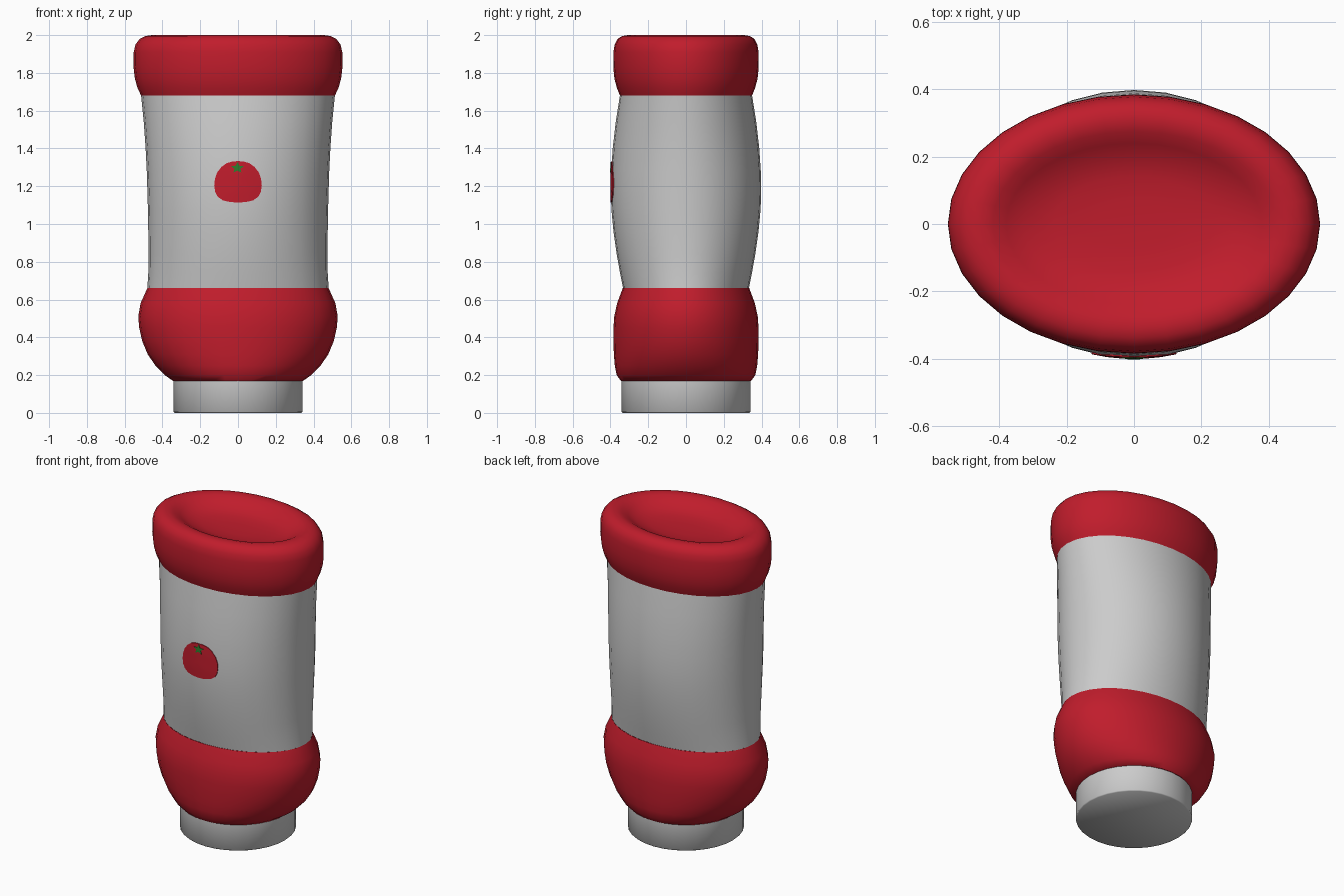
import bpy, bmesh, math

if "Cube" in bpy.data.objects:
    bpy.data.objects.remove(bpy.data.objects["Cube"])

SIDES = 32


def material(name, rgb):
    m = bpy.data.materials.new(name)
    m.diffuse_color = (*rgb, 1)
    m.use_nodes = True
    m.node_tree.nodes["Principled BSDF"].inputs["Base Color"].default_value = m.diffuse_color
    return m


def finish(name, bm, mat=None):
    bmesh.ops.recalc_face_normals(bm, faces=bm.faces)
    me = bpy.data.meshes.new(name)
    bm.to_mesh(me)
    bm.free()
    ob = bpy.data.objects.new(name, me)
    bpy.context.collection.objects.link(ob)
    if mat:
        me.materials.append(mat)
    bpy.ops.object.select_all(action='DESELECT')
    ob.select_set(True)
    bpy.context.view_layer.objects.active = ob
    bpy.ops.object.shade_smooth_by_angle(angle=math.radians(50))
    return ob


def oval_loft(name, profile, mat=None, cap_bottom=False, centre_z=None):
    """Loft through ellipses given as (z, half width x, half depth y)."""
    bm = bmesh.new()
    rings = []
    for z, rx, ry in profile:
        rings.append([bm.verts.new((rx * math.cos(a), ry * math.sin(a), z))
                      for a in (2 * math.pi * i / SIDES for i in range(SIDES))])
    for lo, hi in zip(rings, rings[1:]):
        for i in range(SIDES):
            j = (i + 1) % SIDES
            bm.faces.new((lo[i], lo[j], hi[j], hi[i]))
    if cap_bottom:
        bm.faces.new(rings[0])
    if centre_z is not None:
        c = bm.verts.new((0, 0, centre_z))
        for i in range(SIDES):
            bm.faces.new((rings[-1][i], rings[-1][(i + 1) % SIDES], c))
    return finish(name, bm, mat)


red = material("red", (0.53, 0.012, 0.025))
green = material("green", (0.025, 0.2, 0.025))

# Round screw cap the bottle stands on
oval_loft("cap", [(0, .335, .335), (.006, .341, .341), (.18, .341, .341)],
          cap_bottom=True)

# Bulging red shoulder
oval_loft("shoulder", [(.17, .345, .345), (.20, .388, .367), (.25, .437, .377),
                       (.31, .478, .382), (.38, .507, .384), (.45, .523, .384),
                       (.51, .528, .380), (.58, .516, .365), (.66, .48, .335)],
          red, cap_bottom=True)

# Grey body, waisted at the sides and bellied front and back
BODY = [(.66, .48, .333), (.74, .475, .349), (.84, .474, .367), (.96, .475, .384),
        (1.08, .477, .395), (1.18, .48, .398), (1.28, .483, .396),
        (1.40, .489, .388), (1.54, .499, .372), (1.68, .513, .35)]
oval_loft("body", BODY)

# Red base band with a dished end
oval_loft("top_band", [(1.68, .513, .35), (1.72, .532, .366), (1.77, .546, .379),
                       (1.83, .553, .385), (1.91, .552, .384), (1.95, .543, .378),
                       (1.98, .52, .362), (1.995, .49, .338), (2.0, .455, .308),
                       (1.992, .42, .275), (1.97, .38, .24), (1.945, .33, .20),
                       (1.93, .24, .14), (1.925, .12, .07)],
          red, centre_z=1.924)


def front_y(x, z):
    """Front surface of the body at x, z."""
    for (z0, a0, b0), (z1, a1, b1) in zip(BODY, BODY[1:]):
        if z0 <= z <= z1:
            t = (z - z0) / (z1 - z0)
            a, b = a0 + t * (a1 - a0), b0 + t * (b1 - b0)
            return -b * math.sqrt(1 - (x / a) ** 2)


def decal(name, outline, centre, lift, mat):
    """Thin patch wrapped on the body front, edge turned down to the surface."""
    bm = bmesh.new()
    cx, cz = centre

    def vert(x, z, h):
        return bm.verts.new((x, front_y(x, z) - h, z))
    rings = [[vert(cx + (x - cx) * s, cz + (z - cz) * s, h) for x, z in outline]
             for s, h in ((1, -.004), (1, lift), (.66, lift), (.33, lift))]
    n = len(outline)
    mid = vert(cx, cz, lift)
    for i in range(n):
        j = (i + 1) % n
        for a, b in zip(rings, rings[1:]):
            bm.faces.new((a[i], a[j], b[j], b[i]))
        bm.faces.new((rings[-1][i], rings[-1][j], mid))
    return finish(name, bm, mat)


# Tomato emblem: mirrored half outline
half = [(0, 1.333), (.03, 1.331), (.06, 1.322), (.088, 1.302), (.11, 1.273),
        (.122, 1.24), (.126, 1.205), (.121, 1.17), (.107, 1.144), (.08, 1.125),
        (.04, 1.116), (0, 1.114)]
decal("tomato", half + [(-x, z) for x, z in half[-2:0:-1]], (0, 1.22), .003, red)

# Five-pointed leaf on the tomato
star = []
for i in range(10):
    r = .036 if i % 2 == 0 else .017
    a = math.pi / 2 + i * math.pi / 5
    star.append((-.003 + r * math.cos(a), 1.297 + .85 * r * math.sin(a)))
decal("tomato_leaf", star, (-.003, 1.297), .006, green)
